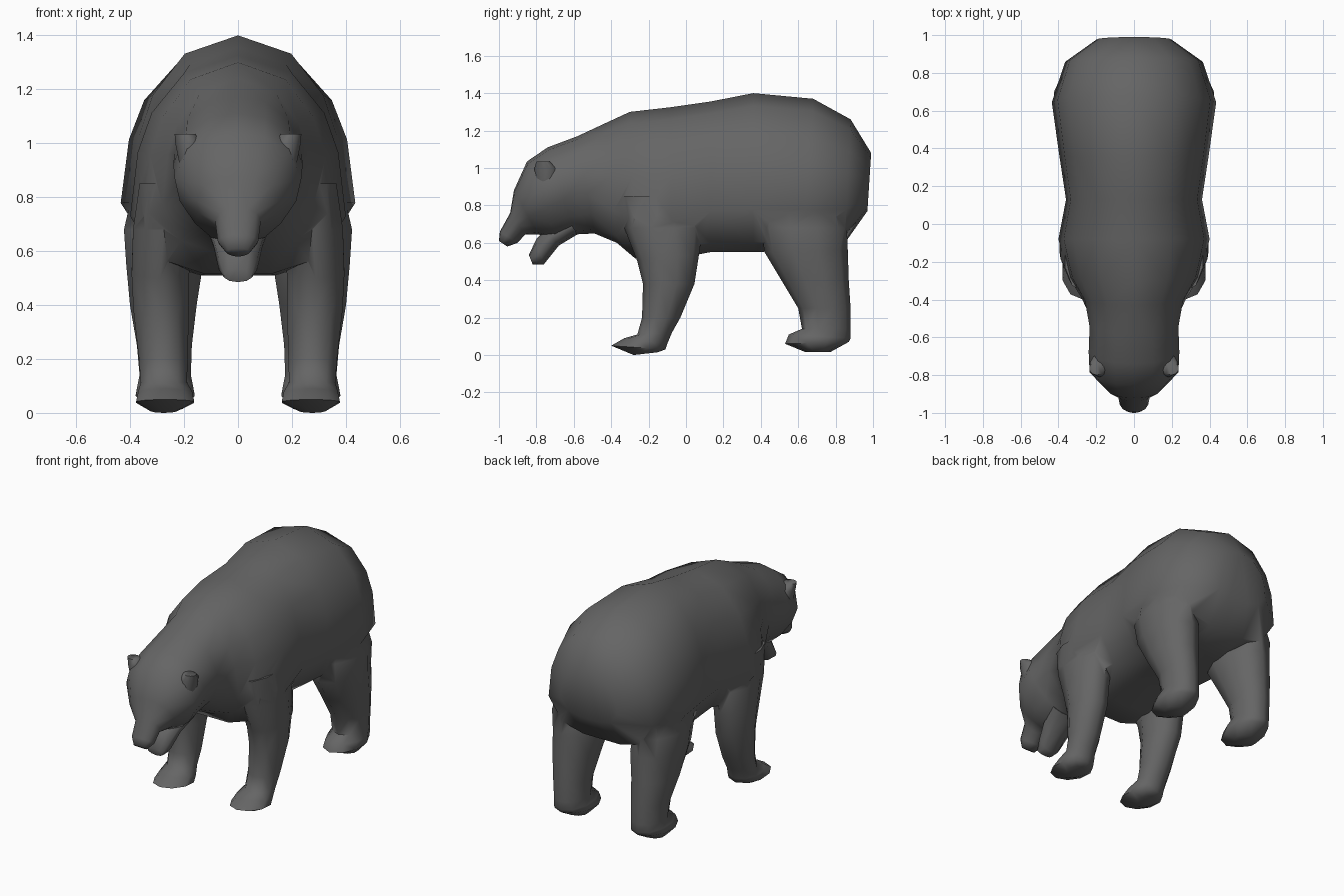
import bpy, bmesh, math
from mathutils import Vector

if "Cube" in bpy.data.objects:
    bpy.data.objects.remove(bpy.data.objects["Cube"])

fur = bpy.data.materials.new("dark grey fur")
fur.diffuse_color = (0.13, 0.13, 0.13, 1)
fur.use_nodes = True
fur.node_tree.nodes["Principled BSDF"].inputs["Base Color"].default_value = fur.diffuse_color

# half cross-sections: (width fraction, height fraction) from top to bottom
TRUNK = [(0, 1), (.5, .92), (.8, .74), (.93, .56), (1, .27), (.75, .06), (.35, 0), (0, 0)]
SKULL = [(0, 1), (.42, .97), (.8, .84), (1, .6), (.92, .4), (.68, .2), (.35, .04), (0, 0)]
ROUND = [(math.sin(a * math.pi / 5), .5 + .5 * math.cos(a * math.pi / 5)) for a in range(6)]


def loft(name, rings, half):
    """Skin rings given as (y1, z1, y2, z2, half width, centre x[, half section])."""
    bm = bmesh.new()
    loops = []
    for r in rings:
        y1, z1, y2, z2, hw, xc = r[:6]
        sec = r[6] if len(r) > 6 else half
        pts = sec + [(-w, t) for w, t in reversed(sec[1:-1])]
        loops.append([bm.verts.new((xc + w * hw, y2 + (y1 - y2) * t, z2 + (z1 - z2) * t))
                      for w, t in pts])
    n = len(loops[0])
    for a, b in zip(loops, loops[1:]):
        for i in range(n):
            bm.faces.new((a[i], a[(i + 1) % n], b[(i + 1) % n], b[i]))
    for end in (loops[0], loops[-1]):
        bm.faces.new(end)
    bmesh.ops.triangulate(bm, faces=bm.faces[:])
    bmesh.ops.recalc_face_normals(bm, faces=bm.faces[:])
    me = bpy.data.meshes.new(name)
    bm.to_mesh(me)
    bm.free()
    ob = bpy.data.objects.new(name, me)
    bpy.context.collection.objects.link(ob)
    me.materials.append(fur)
    return ob


def smooth(ob, angle):
    bpy.ops.object.select_all(action='DESELECT')
    ob.select_set(True)
    bpy.context.view_layer.objects.active = ob
    bpy.ops.object.shade_smooth_by_angle(angle=math.radians(angle))


# head, neck and trunk in one skin, nose to rump
body = loft("body", [
    (-1.0, .61, -.955, .58, .045, 0, SKULL),
    (-.995, .66, -.90, .60, .075, 0, SKULL),
    (-.94, .76, -.86, .645, .085, 0, SKULL),
    (-.92, .88, -.79, .645, .155, 0, SKULL),
    (-.85, 1.035, -.69, .62, .235, 0, SKULL),
    (-.74, 1.11, -.59, .645, .24, 0, SKULL),
    (-.58, 1.17, -.49, .65, .235, 0, SKULL),
    (-.43, 1.24, -.37, .60, .28, 0),
    (-.30, 1.30, -.27, .515, .35, 0),
    (-.08, 1.325, -.08, .51, .40, 0),
    (.13, 1.355, .13, .55, .36, 0),
    (.36, 1.40, .36, .55, .395, 0),
    (.68, 1.37, .63, .56, .435, 0),
    (.88, 1.26, .85, .60, .365, 0),
    (.99, 1.08, .97, .77, .20, 0),
], TRUNK)

# legs with paws, rings run from hip or shoulder to sole: front point, back point
FRONT = [(-.36, .85, .02, .85, .10, .27), (-.33, .68, .09, .68, .12, .275),
         (-.26, .50, .07, .54, .112, .288), (-.23, .38, .045, .38, .108, .285),
         (-.235, .20, -.03, .20, .095, .277), (-.26, .11, -.075, .12, .09, .275),
         (-.33, .09, -.10, .06, .105, .27), (-.40, .05, -.11, .03, .113, .27),
         (-.28, .0, -.15, .015, .05, .275)]
HIND = [(.40, .85, .82, .85, .12, .27), (.40, .68, .86, .68, .145, .285),
        (.42, .55, .865, .56, .15, .272), (.51, .40, .87, .40, .13, .277),
        (.60, .25, .88, .25, .107, .273), (.62, .14, .88, .14, .10, .27),
        (.55, .11, .88, .09, .108, .27), (.53, .06, .87, .07, .115, .27),
        (.64, .015, .77, .015, .07, .27)]
for label, rings in (("front_leg", FRONT), ("hind_leg", HIND)):
    for side in (-1, 1):
        leg = loft(label, [r[:5] + (r[5] * side,) for r in rings], ROUND)
        # merge each leg into the trunk
        mod = body.modifiers.new("merge", 'BOOLEAN')
        mod.operation, mod.solver, mod.object = 'UNION', 'EXACT', leg
        bpy.context.view_layer.objects.active = body
        bpy.ops.object.modifier_apply(modifier=mod.name)
        bpy.data.objects.remove(leg)
smooth(body, 65)

# open lower jaw
jaw = loft("lower_jaw", [
    (-.64, .74, -.58, .645, .12, 0),
    (-.75, .67, -.68, .585, .095, 0),
    (-.80, .62, -.76, .485, .075, 0),
    (-.84, .535, -.82, .485, .055, 0),
], ROUND)
smooth(jaw, 65)

# short, wide ears
for side, label in ((-1, "right_ear"), (1, "left_ear")):
    ear = loft(label, [
        (-.81, .92, -.68, .93, .055, .165 * side),
        (-.81, 1.0, -.69, 1.0, .05, .185 * side),
        (-.80, 1.035, -.73, 1.035, .04, .197 * side),
    ], ROUND)
    smooth(ear, 65)
